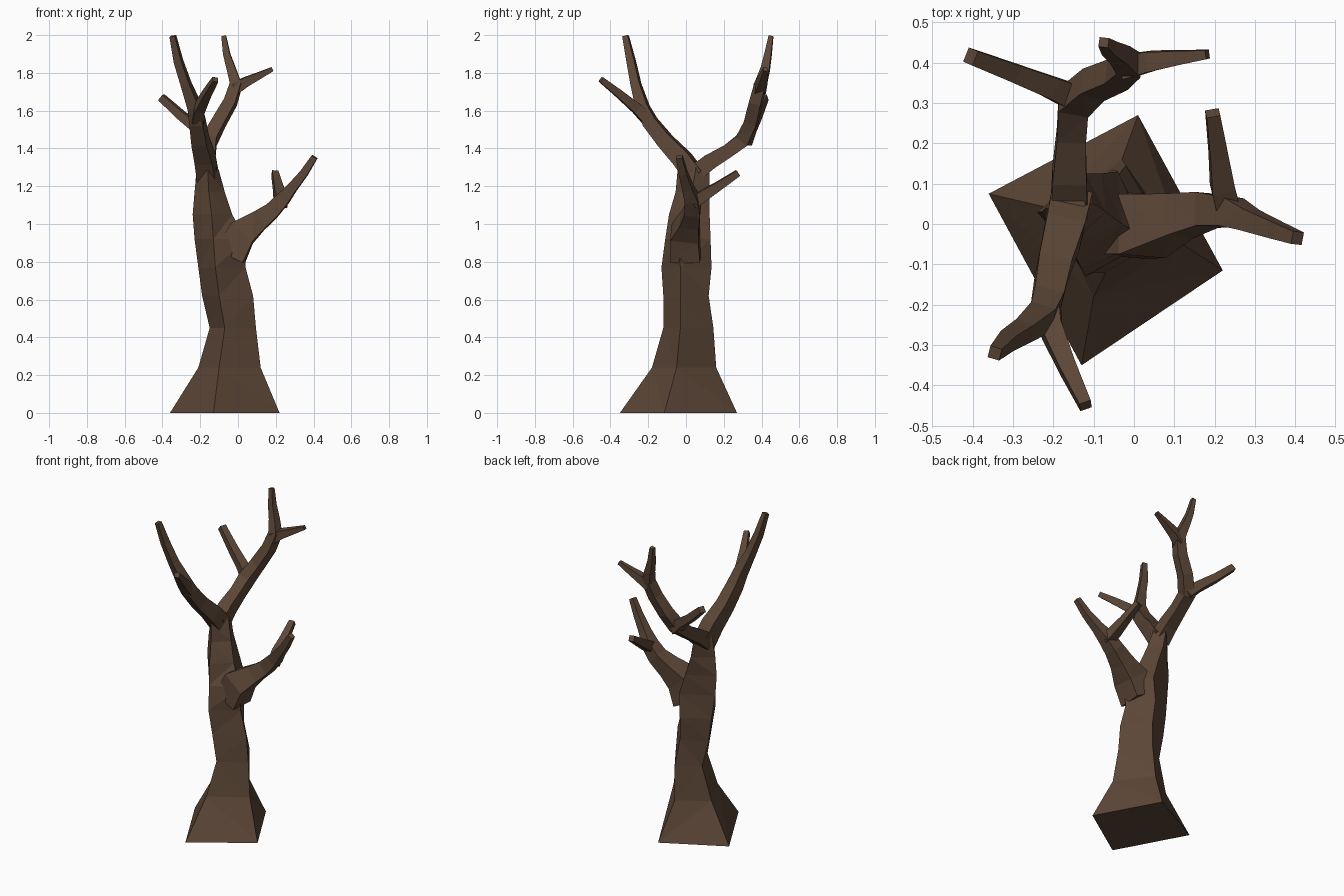
import bpy, bmesh
from mathutils import Vector

bark = bpy.data.materials.new("bark")
bark.diffuse_color = (0.107, 0.062, 0.038, 1)


def loft(name, rings):
    """Closed four-sided tube through a list of corner rings."""
    bm = bmesh.new()
    vs = [[bm.verts.new(c) for c in r] for r in rings]
    for a, b in zip(vs, vs[1:]):
        for i in range(4):
            j = (i + 1) % 4
            bm.faces.new((a[i], a[j], b[j], b[i]))
    bm.faces.new(vs[0])
    bm.faces.new(vs[-1])
    # triangulate the bent quads for the faceted bark look
    bmesh.ops.triangulate(bm, faces=bm.faces[:])
    bmesh.ops.recalc_face_normals(bm, faces=bm.faces[:])
    me = bpy.data.meshes.new(name)
    bm.to_mesh(me)
    bm.free()
    me.materials.append(bark)
    ob = bpy.data.objects.new(name, me)
    bpy.context.collection.objects.link(ob)


def branch(name, path):
    """Square tube along (x, y, z, half width) points."""
    pts = [Vector(p[:3]) for p in path]
    side, rings = None, []
    for i, p in enumerate(pts):
        t = (pts[min(i + 1, len(pts) - 1)] - pts[max(i - 1, 0)]).normalized()
        if side is None:
            side = t.cross(Vector((0, 0, 1)))
        side = (side - t * side.dot(t)).normalized()
        up = side.cross(t)
        h = path[i][3]
        rings.append([p + side * (h * a) + up * (h * b)
                      for a, b in ((1, 1), (-1, 1), (-1, -1), (1, -1))])
    loft(name, rings)


# Trunk: height, then back, right, front and left corners
trunk = [
    (0.00, (0.01, 0.27), (0.22, -0.115), (-0.13, -0.35), (-0.36, 0.075)),
    (0.24, (-0.03, 0.16), (0.12, -0.05), (-0.10, -0.18), (-0.21, 0.04)),
    (0.45, (-0.02, 0.145), (0.095, -0.03), (-0.07, -0.12), (-0.15, 0.05)),
    (0.62, (-0.04, 0.12), (0.08, -0.03), (-0.10, -0.12), (-0.19, 0.04)),
    (0.77, (-0.05, 0.135), (0.04, -0.03), (-0.12, -0.13), (-0.21, 0.04)),
    (0.92, (-0.04, 0.13), (0.04, -0.04), (-0.13, -0.11), (-0.23, 0.03)),
    (1.05, (-0.08, 0.125), (-0.03, 0.00), (-0.14, -0.09), (-0.24, 0.03)),
    (1.17, (-0.12, 0.125), (-0.07, 0.03), (-0.155, -0.055), (-0.23, 0.03)),
    (1.28, (-0.14, 0.125), (-0.10, 0.05), (-0.16, -0.045), (-0.22, 0.04)),
    (1.33, (-0.15, 0.10), (-0.12, 0.05), (-0.165, -0.02), (-0.205, 0.04)),
]
loft("trunk", [[(x, y, z) for x, y in cs] for z, *cs in trunk])

# Right limb and its twig
branch("right_limb", [
    (-0.04, 0, 0.83, 0.08), (0.02, -0.005, 0.95, 0.075), (0.11, 0.02, 1.015, 0.052),
    (0.18, 0.035, 1.07, 0.042), (0.24, 0.03, 1.135, 0.036), (0.285, 0.01, 1.19, 0.027),
    (0.35, -0.015, 1.27, 0.021), (0.405, -0.035, 1.355, 0.016)])
branch("right_twig", [
    (0.235, 0.03, 1.11, 0.03), (0.22, 0.09, 1.15, 0.029),
    (0.21, 0.17, 1.20, 0.023), (0.195, 0.275, 1.27, 0.017)])

# Front limb, continuing into the tall twig, plus a forward twig
branch("front_limb", [
    (-0.16, 0.05, 1.25, 0.05), (-0.175, -0.02, 1.345, 0.048), (-0.20, -0.11, 1.44, 0.041),
    (-0.215, -0.19, 1.54, 0.037), (-0.23, -0.23, 1.62, 0.032), (-0.275, -0.265, 1.74, 0.024),
    (-0.315, -0.29, 1.86, 0.021), (-0.345, -0.32, 1.995, 0.015)])
branch("front_twig", [
    (-0.215, -0.20, 1.55, 0.032), (-0.205, -0.26, 1.61, 0.027),
    (-0.165, -0.355, 1.69, 0.021), (-0.12, -0.45, 1.765, 0.015)])

# Back limb, curving up into the highest tip
branch("back_limb", [
    (-0.16, 0.04, 1.26, 0.046), (-0.16, 0.12, 1.325, 0.042), (-0.155, 0.22, 1.385, 0.036),
    (-0.15, 0.30, 1.445, 0.038), (-0.10, 0.345, 1.54, 0.034), (-0.04, 0.37, 1.645, 0.032),
    (-0.01, 0.395, 1.74, 0.03), (-0.035, 0.42, 1.82, 0.023),
    (-0.06, 0.435, 1.90, 0.018), (-0.075, 0.45, 1.995, 0.012)])
branch("back_left_twig", [
    (-0.14, 0.31, 1.44, 0.033), (-0.21, 0.34, 1.505, 0.027),
    (-0.30, 0.375, 1.575, 0.023), (-0.405, 0.415, 1.67, 0.019)])
branch("back_right_twig", [
    (-0.02, 0.39, 1.715, 0.03), (0.04, 0.403, 1.752, 0.025),
    (0.11, 0.412, 1.785, 0.018), (0.182, 0.42, 1.82, 0.011)])
